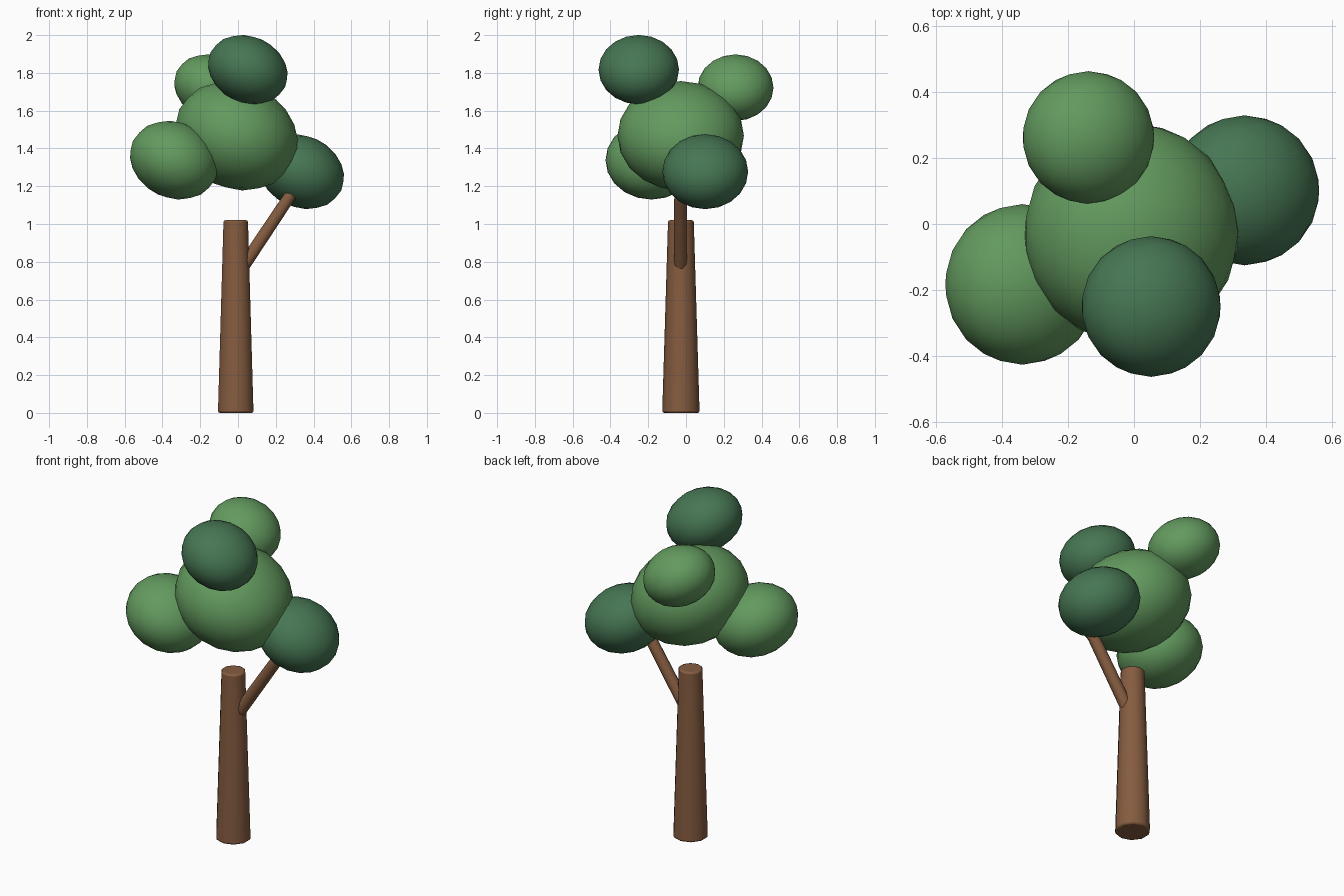
import bpy, math
from mathutils import Vector

if "Cube" in bpy.data.objects:
    bpy.data.objects.remove(bpy.data.objects["Cube"])


def material(name, rgb):
    m = bpy.data.materials.new(name)
    m.diffuse_color = (*rgb, 1.0)
    m.use_nodes = True
    m.node_tree.nodes["Principled BSDF"].inputs["Base Color"].default_value = m.diffuse_color
    return m


BROWN = material("bark brown", (0.235, 0.107, 0.051))
LIGHT = material("light leaf green", (0.125, 0.325, 0.114))
DARK = material("dark leaf green", (0.061, 0.180, 0.086))


def finish(name, mat, angle):
    ob = bpy.context.object
    ob.name = name
    ob.data.materials.append(mat)
    bpy.ops.object.shade_smooth_by_angle(angle=math.radians(angle))
    return ob


def limb(name, start, end, r1, r2, bevel):
    """Tapered ten-sided limb between two points, with softened rims."""
    a, b = Vector(start), Vector(end)
    bpy.ops.mesh.primitive_cone_add(vertices=10, radius1=r1, radius2=r2,
                                    depth=(b - a).length, location=(a + b) / 2)
    ob = finish(name, BROWN, 40)
    ob.rotation_euler = (0, math.atan2(b.x - a.x, b.z - a.z), 0)
    mod = ob.modifiers.new("soft rim", 'BEVEL')
    mod.width = bevel
    mod.segments = 2
    mod.limit_method = 'ANGLE'
    mod.angle_limit = math.radians(50)


def leaf_ball(name, centre, radii, mat):
    """Squashed ball of leaves, all leaning the same way."""
    bpy.ops.mesh.primitive_ico_sphere_add(subdivisions=3, radius=1.005, location=centre)
    ob = finish(name, mat, 40)
    ob.scale = radii
    ob.rotation_euler = (0, math.radians(25), 0)


# Trunk and side branch
limb("trunk", (-0.012, -0.027, 0), (-0.012, -0.027, 1.02), 0.099, 0.068, 0.01)
limb("side_branch", (0.0, -0.029, 0.735), (0.285, -0.029, 1.163), 0.036, 0.033, 0.004)

# Crown
leaf_ball("main_crown", (-0.008, -0.028, 1.467), (0.332, 0.333, 0.278), LIGHT)
leaf_ball("left_crown", (-0.338, -0.183, 1.338), (0.240, 0.242, 0.200), LIGHT)
leaf_ball("back_crown", (-0.138, 0.262, 1.722), (0.205, 0.200, 0.168), LIGHT)
leaf_ball("top_crown", (0.052, -0.250, 1.817), (0.217, 0.212, 0.175), DARK)
leaf_ball("right_crown", (0.335, 0.102, 1.277), (0.233, 0.226, 0.189), DARK)
